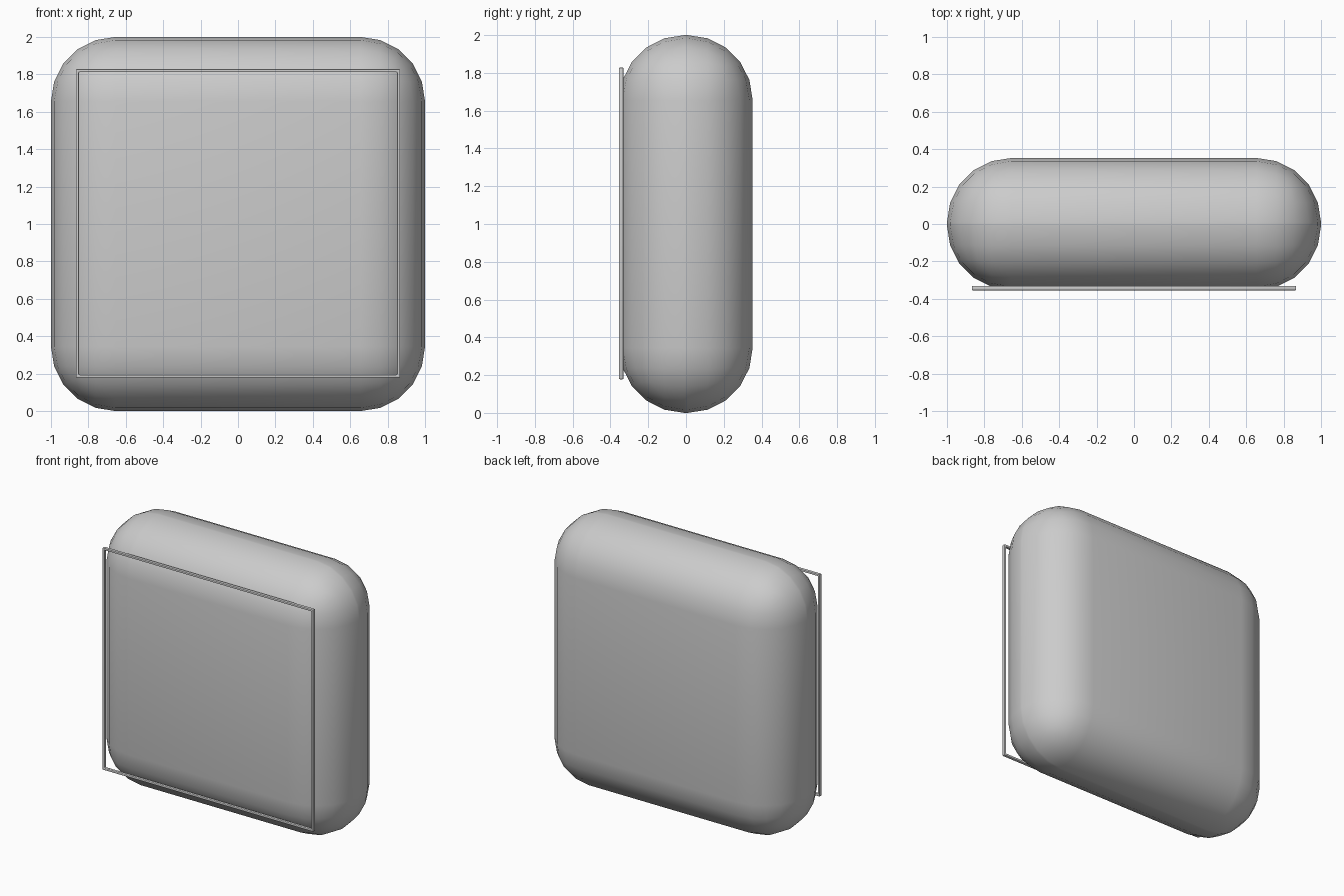
import bpy
import math

if "Cube" in bpy.data.objects:
    bpy.data.objects.remove(bpy.data.objects["Cube"])


def smooth(obj, angle=40):
    bpy.ops.object.select_all(action='DESELECT')
    obj.select_set(True)
    bpy.context.view_layer.objects.active = obj
    bpy.ops.object.shade_smooth_by_angle(angle=math.radians(angle))


def add_bevel(obj, width, segments):
    mod = obj.modifiers.new("round", 'BEVEL')
    mod.width = width
    mod.segments = segments
    bpy.context.view_layer.objects.active = obj
    bpy.ops.object.modifier_apply(modifier=mod.name)


# Pillow-like rounded body
bpy.ops.mesh.primitive_cube_add(size=1, location=(0, 0, 1))
body = bpy.context.object
body.name = "rounded_body"
body.scale = (2, 0.706, 2)
bpy.ops.object.transform_apply(location=False, rotation=False, scale=True)
add_bevel(body, 0.345, 5)
smooth(body)

# Thin rectangular trim frame on the front
W, Z0, Z1 = 0.867, 0.178, 1.828
T, Y0, Y1 = 0.016, -0.355, -0.331
verts = []
for y in (Y0, Y1):
    for t in (0, T):
        verts += [(-W + t, y, Z0 + t), (W - t, y, Z0 + t),
                  (W - t, y, Z1 - t), (-W + t, y, Z1 - t)]
faces = []
rings = [0, 4, 12, 8]  # front outer, front inner, back inner, back outer
for a, b in zip(rings, rings[1:] + rings[:1]):
    for i in range(4):
        j = (i + 1) % 4
        faces.append((a + i, a + j, b + j, b + i))
mesh = bpy.data.meshes.new("front_frame")
mesh.from_pydata(verts, [], faces)
frame = bpy.data.objects.new("front_frame", mesh)
bpy.context.collection.objects.link(frame)
add_bevel(frame, 0.005, 2)
smooth(frame)
